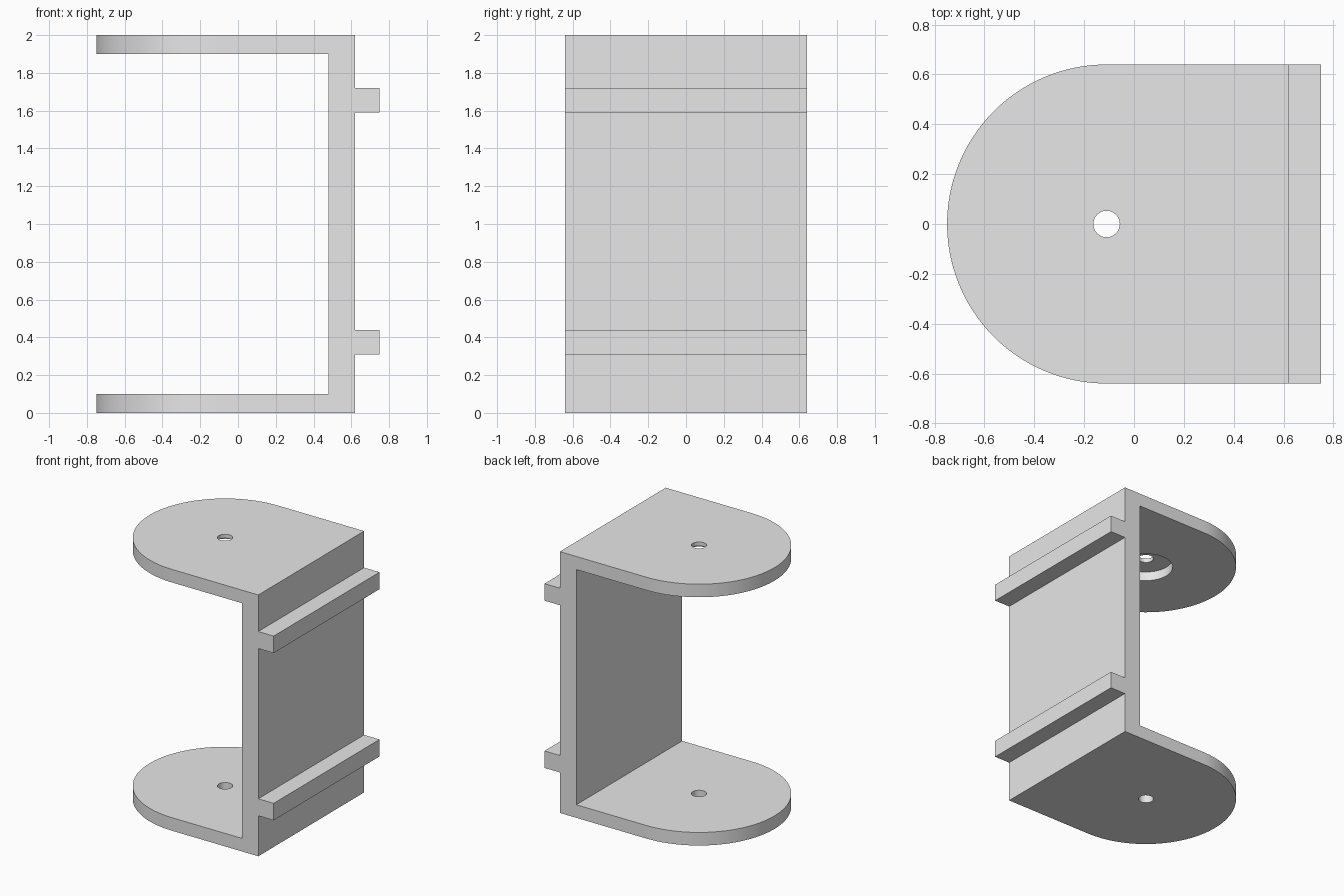
import bpy
import bmesh
import math
from mathutils import Vector

if "Cube" in bpy.data.objects:
    bpy.data.objects.remove(bpy.data.objects["Cube"], do_unlink=True)

# Main dimensions
HALF_W, HEIGHT, PLATE = 0.64, 2.0, 0.10
WALL_IN, WALL_OUT, RIB_OUT = 0.48, 0.62, 0.75
PIVOT_X = -0.75 + HALF_W
RIBS = [(0.31, 0.44), (1.59, 1.72)]

grey = bpy.data.materials.new("light grey")
grey.use_nodes = True
grey.diffuse_color = (0.8, 0.8, 0.8, 1)
grey.node_tree.nodes["Principled BSDF"].inputs["Base Color"].default_value = (0.8, 0.8, 0.8, 1)


def prism(name, points, direction):
    """Extrude a closed outline along a direction."""
    bm = bmesh.new()
    face = bm.faces.new([bm.verts.new(p) for p in points])
    moved = bmesh.ops.extrude_face_region(bm, geom=[face])["geom"]
    verts = [v for v in moved if isinstance(v, bmesh.types.BMVert)]
    bmesh.ops.translate(bm, vec=Vector(direction), verts=verts)
    bmesh.ops.recalc_face_normals(bm, faces=bm.faces)
    mesh = bpy.data.meshes.new(name)
    bm.to_mesh(mesh)
    bm.free()
    mesh.materials.append(grey)
    obj = bpy.data.objects.new(name, mesh)
    bpy.context.collection.objects.link(obj)
    return obj


def arc(radius, start, end, steps, z):
    angles = [start + (end - start) * i / steps for i in range(steps + 1)]
    return [(PIVOT_X + radius * math.cos(a), radius * math.sin(a), z) for a in angles]


def cylinder(name, radius, z0, z1):
    return prism(name, arc(radius, 0, math.tau, 48, z0)[:-1], (0, 0, z1 - z0))


def cut(obj, tool, operation):
    """Apply a boolean and discard its tool."""
    tool.hide_render = True
    mod = obj.modifiers.new("cut", "BOOLEAN")
    mod.operation, mod.object, mod.solver = operation, tool, "EXACT"
    bpy.context.view_layer.objects.active = obj
    bpy.ops.object.modifier_apply(modifier=mod.name)
    bpy.data.objects.remove(tool, do_unlink=True)


# Side profile: two plates, the back wall and two outer ribs
profile = [(-0.8, 0), (WALL_OUT, 0)]
for low, high in RIBS:
    profile += [(WALL_OUT, low), (RIB_OUT, low), (RIB_OUT, high), (WALL_OUT, high)]
profile += [(WALL_OUT, HEIGHT), (-0.8, HEIGHT), (-0.8, HEIGHT - PLATE),
            (WALL_IN, HEIGHT - PLATE), (WALL_IN, PLATE), (-0.8, PLATE)]
bracket = prism("bracket", [(x, -0.7, z) for x, z in profile], (0, 1.4, 0))

# Trim the plates to a rounded end
outline = arc(HALF_W, math.pi / 2, math.pi * 1.5, 64, -0.1)
outline += [(0.9, -HALF_W, -0.1), (0.9, HALF_W, -0.1)]
cut(bracket, prism("rounded_outline", outline, (0, 0, HEIGHT + 0.2)), "INTERSECT")

# Pivot holes through both plates, and a recess under the top plate
cut(bracket, cylinder("pivot_hole", 0.053, -0.1, HEIGHT + 0.1), "DIFFERENCE")
cut(bracket, cylinder("recess", 0.19, HEIGHT - 0.2, HEIGHT - 0.03), "DIFFERENCE")

# Smooth the curved walls, keep the corners sharp
bpy.ops.object.select_all(action="DESELECT")
bracket.select_set(True)
bpy.context.view_layer.objects.active = bracket
bpy.ops.object.shade_smooth_by_angle(angle=math.radians(30))
